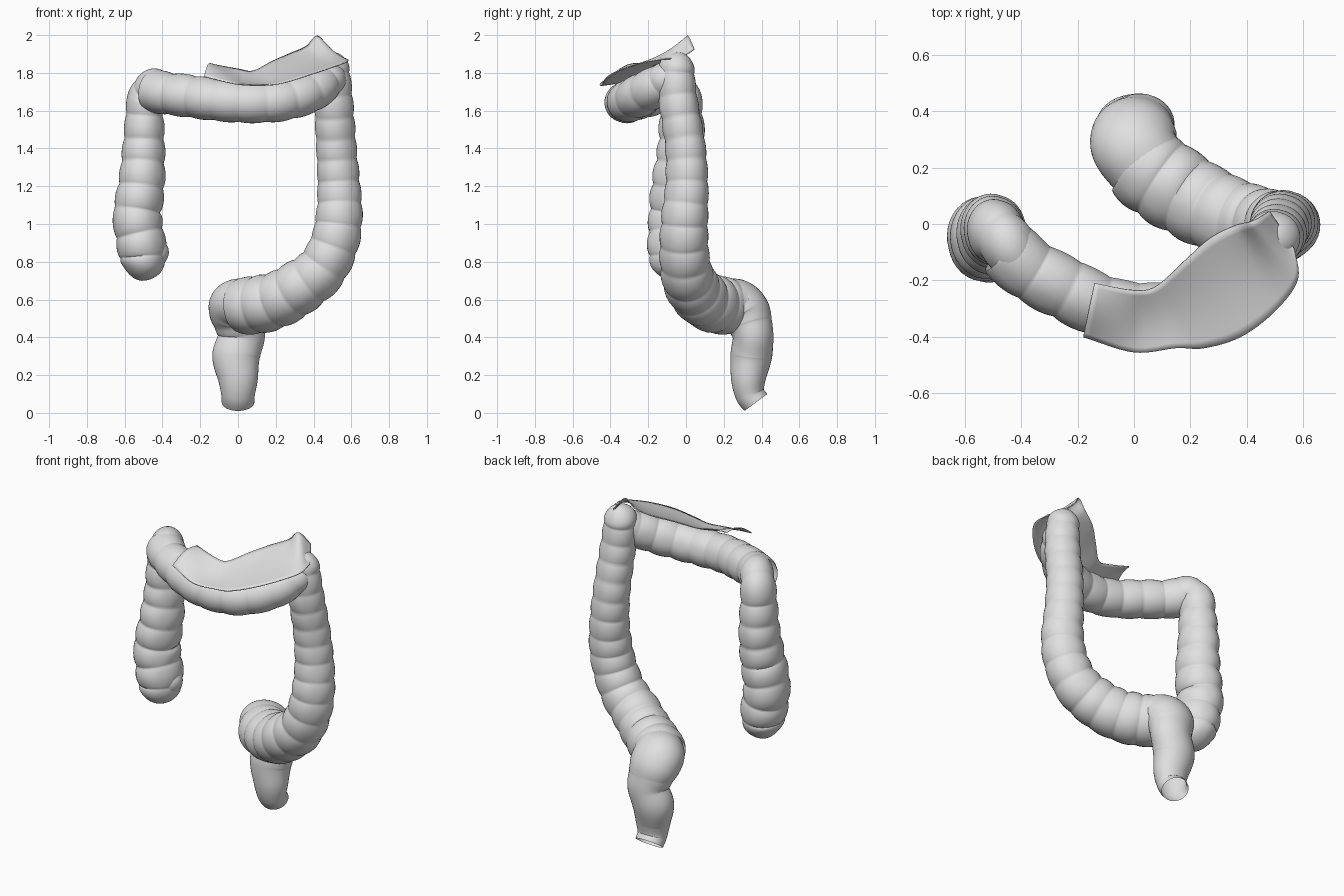
import bpy, bmesh, math
from mathutils import Vector

cube = bpy.data.objects.get("Cube")
if cube:
    bpy.data.objects.remove(cube, do_unlink=True)

grey = bpy.data.materials.new("soft grey")
grey.use_nodes = True
grey.diffuse_color = (0.75, 0.75, 0.75, 1)
grey.node_tree.nodes["Principled BSDF"].inputs["Base Color"].default_value = grey.diffuse_color
SIDES = 36


def spline(points, steps):
    """Catmull-Rom samples through points of any dimension."""
    p = [Vector(q) for q in points]
    p = [p[0] * 2 - p[1]] + p + [p[-1] * 2 - p[-2]]
    out = []
    for i in range(1, len(p) - 2):
        a, b, c, d = p[i - 1:i + 3]
        for k in range(steps):
            t = k / steps
            out.append((b * 2 + (c - a) * t + (a * 2 - b * 5 + c * 4 - d) * t ** 2
                        + (b * 3 - a - c * 3 + d) * t ** 3) / 2)
    return out + [p[-2]]


def finish(name, bm):
    bmesh.ops.recalc_face_normals(bm, faces=bm.faces)
    mesh = bpy.data.meshes.new(name)
    bm.to_mesh(mesh)
    bm.free()
    mesh.materials.append(grey)
    obj = bpy.data.objects.new(name, mesh)
    bpy.context.collection.objects.link(obj)
    bpy.ops.object.select_all(action='DESELECT')
    obj.select_set(True)
    bpy.context.view_layer.objects.active = obj
    bpy.ops.object.shade_smooth_by_angle(angle=math.radians(55))
    return obj


def gut(name, points, pouches=0, depth=0.1, round_start=False, round_end=False, wide=1.0):
    """Sweep a pouched tube along points given as x, y, z, radius; ends are open unless rounded."""
    path = spline(points, 20)
    pos = [p.to_3d() for p in path]
    dist = [0.0]
    for a, b in zip(pos, pos[1:]):
        dist.append(dist[-1] + (b - a).length)
    total = dist[-1]
    bm = bmesh.new()
    rings, side = [], Vector((0.3, 1, 0.2))
    for i, centre in enumerate(pos):
        tangent = (pos[min(i + 1, len(pos) - 1)] - pos[max(i - 1, 0)]).normalized()
        side = (side - tangent * side.dot(tangent)).normalized()
        other = tangent.cross(side)
        radius = path[i][3]
        # rounded blind ends
        for flag, d in ((round_start, dist[i]), (round_end, total - dist[i])):
            if flag and d < radius:
                radius *= max(0.06, math.sqrt(1 - (1 - d / radius) ** 2))
        # pouches pinched between creases, deeper between three muscle bands
        swell = abs(math.sin(math.pi * pouches * dist[i] / total)) ** 0.7 if pouches else 1
        ring = []
        for k in range(SIDES):
            a = math.tau * k / SIDES
            band = abs(math.sin(1.5 * a))
            r = radius * (1 - depth * (0.6 + 0.4 * band) * (1 - swell))
            if pouches:
                r *= 0.98 + 0.04 * band
            off = (side * math.cos(a) + other * math.sin(a)) * r
            off.x *= wide
            ring.append(bm.verts.new(centre + off))
        rings.append(ring)
    for a, b in zip(rings, rings[1:]):
        for k in range(SIDES):
            n = (k + 1) % SIDES
            bm.faces.new((a[k], a[n], b[n], b[k]))
    if round_start:
        bm.faces.new(rings[0])
    if round_end:
        bm.faces.new(rings[-1])
    return finish(name, bm)


# Ascending tube with blind lower end and upper bend
gut("ascending_colon", [
    (-.515, -.06, .70, .125), (-.505, -.06, .80, .143), (-.515, -.055, .91, .15),
    (-.535, -.05, 1.05, .148), (-.512, -.042, 1.2, .143), (-.50, -.022, 1.4, .13),
    (-.495, -.025, 1.58, .117), (-.486, -.03, 1.67, .112), (-.45, -.07, 1.715, .107),
    (-.40, -.14, 1.70, .10)], pouches=9, depth=.11, round_start=True, wide=.88)

# Side lobe of the blind lower end
gut("caecum_lobe", [(-.52, -.055, .80, .09), (-.45, -.055, .845, .085), (-.37, -.055, .875, .07)],
    round_end=True)

# Transverse tube curving forward
gut("transverse_colon", [
    (-.455, -.085, 1.705, .116), (-.37, -.16, 1.69, .113), (-.25, -.225, 1.675, .114),
    (-.1, -.295, 1.655, .112), (.06, -.318, 1.645, .112), (.23, -.295, 1.655, .112),
    (.38, -.21, 1.70, .112), (.47, -.11, 1.76, .10), (.54, -.05, 1.83, .07)],
    pouches=9, depth=.08, round_end=True)

# Descending tube running on into the sigmoid bend
gut("descending_and_sigmoid_colon", [
    (.49, -.03, 1.91, .09), (.495, -.05, 1.8, .098), (.505, -.04, 1.65, .104),
    (.52, -.002, 1.4, .108), (.533, .005, 1.2, .115), (.535, -.005, 1.05, .124),
    (.51, -.01, .9, .13), (.44, 0, .76, .136), (.33, .03, .67, .145),
    (.21, .09, .60, .15), (.10, .16, .572, .155), (.005, .23, .565, .148)],
    pouches=15, depth=.08, round_start=True)

# Smooth rectum emerging from the sigmoid, with a narrow slanted opening
gut("rectum", [
    (.06, .19, .575, .13), (.005, .265, .575, .134), (0, .315, .53, .132),
    (.01, .34, .47, .118), (.018, .355, .4, .108), (-.01, .345, .3, .11),
    (0, .33, .18, .092), (0, .338, .1, .078), (0, .37, .055, .075)], wide=1.15)

# Thin membrane draped over the transverse tube, arched at its free end
front = spline([(-.18, -.40, 1.78), (0, -.455, 1.74), (.15, -.44, 1.735), (.25, -.44, 1.75),
                (.38, -.40, 1.79), (.5, -.31, 1.83), (.58, -.2, 1.86), (.57, -.09, 1.875)], 8)
back = spline([(-.14, -.21, 1.845), (0, -.235, 1.82), (.08, -.22, 1.81), (.18, -.13, 1.86),
               (.27, -.05, 1.9), (.36, -.005, 1.94), (.42, .01, 1.995), (.48, .045, 1.925)], 8)
bm = bmesh.new()
rows = []
for i, (f, b) in enumerate(zip(front, back)):
    arch = max(-.015, .03 - .005 * i)
    rows.append([bm.verts.new(f.lerp(b, j / 12) + Vector((0, 0, arch * math.sin(math.pi * j / 12))))
                 for j in range(13)])
for a, b in zip(rows, rows[1:]):
    for j in range(12):
        bm.faces.new((a[j], a[j + 1], b[j + 1], b[j]))
sheet = finish("membrane", bm)
thick = sheet.modifiers.new("thickness", 'SOLIDIFY')
thick.thickness = 0.006
thick.offset = 0
